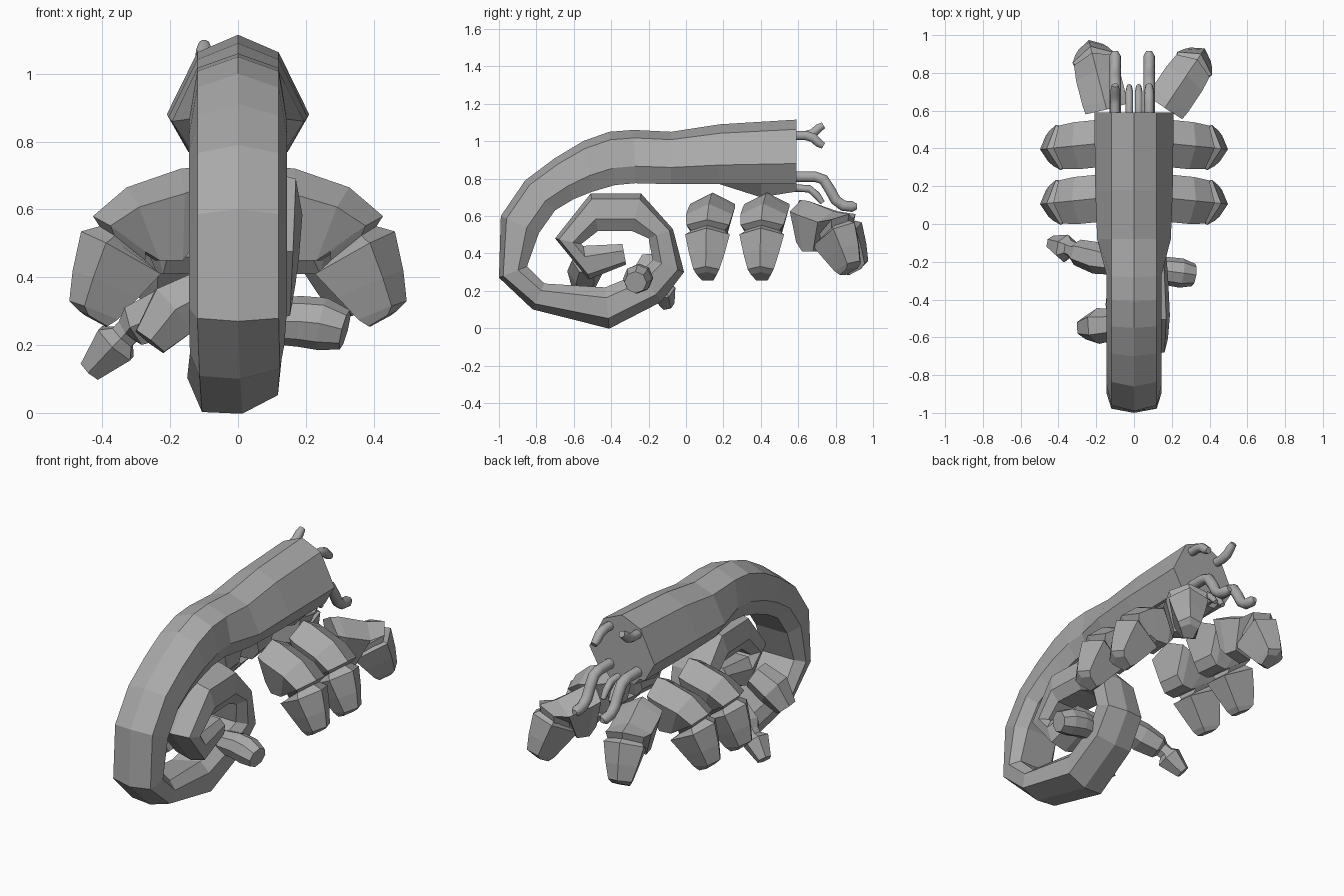
import bpy
import bmesh
from mathutils import Vector
from math import cos, sin, pi

cube = bpy.data.objects.get("Cube")
if cube:
    bpy.data.objects.remove(cube)

grey = bpy.data.materials.new("plain_grey")
grey.use_nodes = True
COLOUR = (0.4, 0.4, 0.4, 1)
grey.diffuse_color = COLOUR
grey.node_tree.nodes["Principled BSDF"].inputs["Base Color"].default_value = COLOUR


def loft(name, rings, smooth=False):
    """Skin a list of equal-sized rings and cap both ends."""
    bm = bmesh.new()
    loops = [[bm.verts.new(p) for p in ring] for ring in rings]
    n = len(loops[0])
    for a, b in zip(loops, loops[1:]):
        for i in range(n):
            j = (i + 1) % n
            bm.faces.new((a[i], a[j], b[j], b[i]))
    bm.faces.new(loops[0])
    bm.faces.new(loops[-1])
    bmesh.ops.recalc_face_normals(bm, faces=bm.faces)
    for f in bm.faces:
        f.smooth = smooth and len(f.verts) == 4
    mesh = bpy.data.meshes.new(name)
    bm.to_mesh(mesh)
    bm.free()
    mesh.materials.append(grey)
    obj = bpy.data.objects.new(name, mesh)
    bpy.context.collection.objects.link(obj)


def sweep(name, path, sides, smooth=False):
    """Round rings (x, y, z, radius) set square to the path."""
    pts = [Vector(p[:3]) for p in path]
    rings = []
    for i, p in enumerate(pts):
        t = (pts[min(i + 1, len(pts) - 1)] - pts[max(i - 1, 0)]).normalized()
        u = Vector((0, 1, 0)) if abs(t.x) > 0.6 else Vector((1, 0, 0))
        u = (u - t * u.dot(t)).normalized()
        v = t.cross(u)
        rings.append([p + path[i][3] * (u * cos(2 * pi * k / sides) + v * sin(2 * pi * k / sides))
                      for k in range(sides)])
    loft(name, rings, smooth)


# Curled body: back (y, z), belly (y, z), half width, sideways shift, roll
body = [
    (.59, 1.115, .59, .77, .21, 0, 0), (.18, 1.09, .18, .77, .205, 0, 0),
    (-.08, 1.05, -.08, .77, .195, 0, 0), (-.28, 1.06, -.27, .775, .145, 0, 0),
    (-.41, 1.05, -.38, .765, .145, 0, 0), (-.55, 1, -.5, .73, .145, 0, 0),
    (-.7, .91, -.6, .69, .145, 0, 0), (-.86, .79, -.7, .63, .145, 0, 0),
    (-.99, .6, -.787, .507, .145, 0, 0), (-1, .27, -.85, .33, .145, 0, 0),
    (-.82, .1, -.76, .23, .14, 0, .1), (-.41, -.005, -.43, .2, .135, -.01, .22),
    (-.13, .14, -.24, .28, .13, .01, .2), (-.01, .3, -.17, .36, .13, .03, .1),
    (-.07, .53, -.2, .48, .13, .04, 0), (-.24, .72, -.29, .52, .13, .05, 0),
    (-.51, .72, -.47, .52, .13, .06, 0), (-.7, .48, -.56, .45, .12, .06, 0),
    (-.52, .26, -.55, .44, .11, .06, 0), (-.32, .34, -.34, .45, .09, .06, 0),
]
rings = []
for by, bz, iy, iz, w, dx, roll in body:
    back, belly = Vector((dx, by, bz)), Vector((dx, iy, iz))
    depth = (belly - back).normalized()
    shoulder = min(.12, w * .85)
    section = [(0, 0), (shoulder, .15), (w, .68), (w * .7, 1),
               (-w * .7, 1), (-w, .68), (-shoulder, .15)]
    ring = []
    for x, t in section:
        d = (t - .5) * (belly - back).length
        ring.append((back + belly) / 2 + Vector((x * cos(roll) - d * sin(roll), 0, 0))
                    + depth * (x * sin(roll) + d * cos(roll)))
    rings.append(ring)
loft("curled_body", rings)

# Throat wedge under the head
loft("throat", [[(x * w, y, z) for x, z in ((-1, .79), (1, .79), (.6, low), (-.6, low))]
                for y, w, low in ((.18, .14, .77), (.4, .14, .70), (.59, .13, .73))])

# Large leg profile: top (r, z), bottom (r, z), half width, with a knee groove
leg = [
    (.12, .725, .13, .5, .12), (.17, .72, .17, .45, .125), (.33, .665, .24, .45, .125),
    (.43, .58, .28, .475, .115), (.41, .55, .28, .45, .09), (.43, .545, .26, .43, .1),
    (.465, .535, .235, .41, .12), (.49, .42, .3, .34, .095),
    (.5, .33, .36, .275, .07), (.47, .3, .39, .255, .055),
]


def big_leg(name, origin, heading, root_lift=0, tip_lift=0, size=1):
    """Five-sided leg with a ridge on top, standing out along the heading."""
    d = Vector(heading).to_3d().normalized()
    side = Vector((-d.y, d.x, 0))
    base = Vector(origin).to_3d()
    rings = []
    for tr, tz, br, bz, w in leg:
        lift = Vector((0, 0, tip_lift if tr > .42 else root_lift))
        top = base + lift + d * tr + Vector((0, 0, tz))
        low = base + lift + d * br + Vector((0, 0, bz))
        rings.append([top.lerp(low, t) + side * w * s * size for s, t in
                      ((0, 0), (1, .27), (.55, 1), (-.55, 1), (-1, .27))])
    loft(name, rings)


for side, label in ((1, "left"), (-1, "right")):
    big_leg("middle_leg_" + label, (0, .155), (side, -.1))
    big_leg("rear_leg_" + label, (0, .445), (side, -.1))
big_leg("end_leg_left", (.095, .515), (.56, .83), -.04, .03, .92)
big_leg("end_leg_right", (-.115, .49), (-.25, .97), -.04, .03, .95)

# Small stubby legs on the coil
sweep("coil_leg_jointed", [(-.1, -.2, .34, .07), (-.2, -.18, .3, .085), (-.3, -.15, .26, .07),
                           (-.32, -.14, .245, .045), (-.34, -.13, .225, .045),
                           (-.36, -.13, .205, .075), (-.435, -.1, .125, .04)], 6)
sweep("coil_leg_front", [(-.08, -.53, .36, .08), (-.19, -.54, .3, .095), (-.26, -.55, .21, .06)], 6)
sweep("coil_leg_left", [(.08, -.25, .27, .065), (.18, -.25, .27, .075), (.25, -.26, .262, .078),
                        (.315, -.27, .245, .06)], 8)

# Feelers: paired lower tubes, short forked upper ones and thin inner ones
lower = [(.57, .81, .03), (.69, .81, .03), (.735, .795, .03), (.77, .74, .03), (.8, .685, .03),
         (.84, .655, .03), (.89, .65, .03), (.915, .65, .015)]
upper = [(.57, 0, .026), (.64, 0, .026), (.68, .012, .026), (.71, .04, .024), (.735, .055, .018)]
inner = [(.57, .75, .02), (.66, .745, .02), (.7, .71, .02), (.73, .67, .014)]
for label, x, rise in (("left", .08, -1), ("right", -.1, 1)):
    sweep("lower_feeler_" + label, [(x, y, z, r) for y, z, r in lower], 10, True)
    sweep("upper_feeler_" + label, [(x, y, 1.03 + rise * h, r) for y, h, r in upper], 10, True)
    sweep("inner_feeler_" + label, [(-rise * .025, y, z, r) for y, z, r in inner], 8, True)
